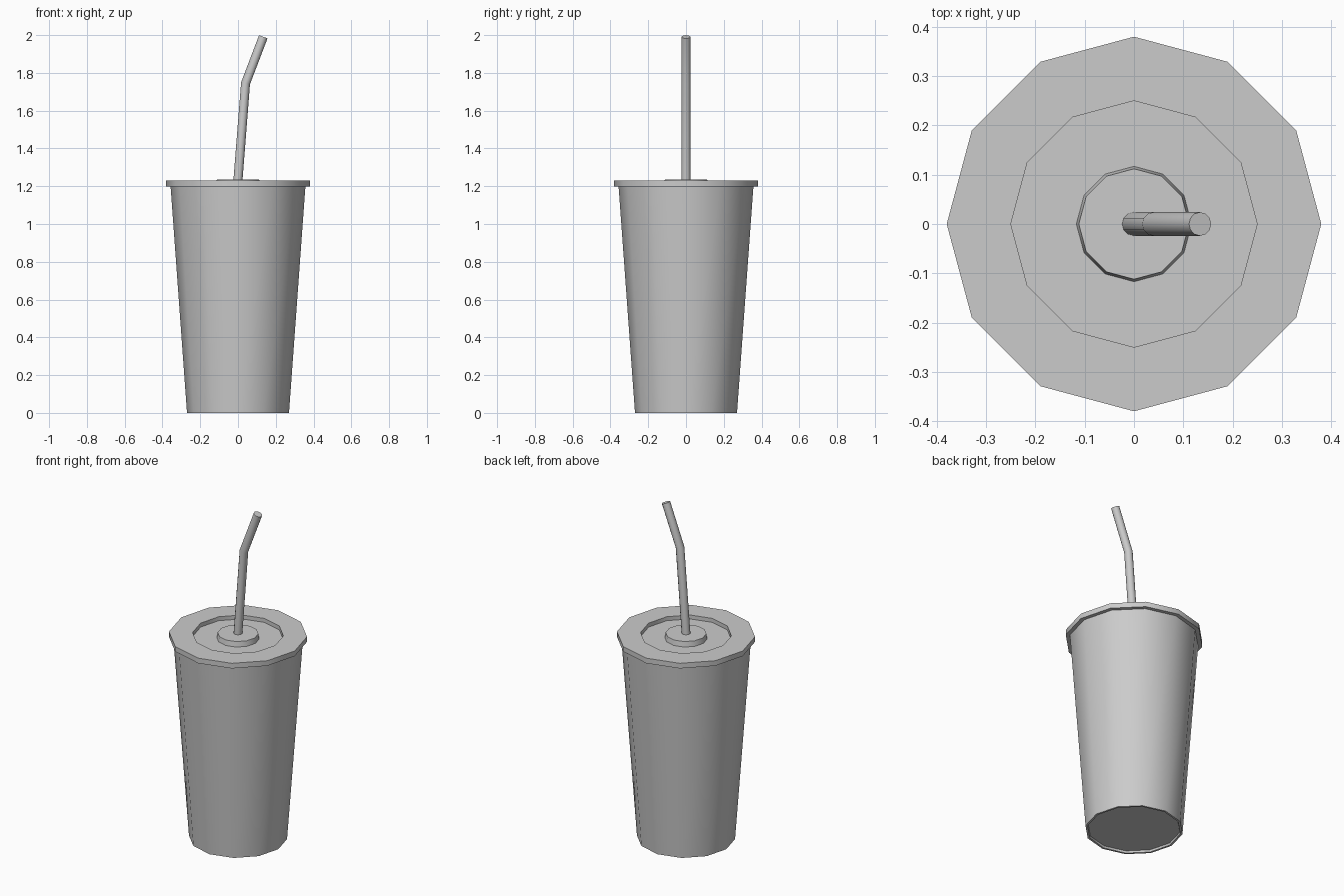
import bpy, bmesh
from math import cos, sin, pi, radians

if "Cube" in bpy.data.objects:
    bpy.data.objects.remove(bpy.data.objects["Cube"])

SIDES = 12


def smooth(obj, angle=35):
    bpy.ops.object.select_all(action='DESELECT')
    obj.select_set(True)
    bpy.context.view_layer.objects.active = obj
    bpy.ops.object.shade_smooth_by_angle(angle=radians(angle))


def lathe(name, profile):
    """Revolve (radius, z) points around z and cap both ends."""
    bm = bmesh.new()
    rings = [[bm.verts.new((r * cos(2 * pi * i / SIDES), r * sin(2 * pi * i / SIDES), z))
              for i in range(SIDES)] for r, z in profile]
    for a, b in zip(rings, rings[1:]):
        for i in range(SIDES):
            j = (i + 1) % SIDES
            bm.faces.new((a[i], a[j], b[j], b[i]))
    bm.faces.new(rings[0][::-1])
    bm.faces.new(rings[-1])
    bmesh.ops.recalc_face_normals(bm, faces=bm.faces)
    mesh = bpy.data.meshes.new(name)
    bm.to_mesh(mesh)
    bm.free()
    obj = bpy.data.objects.new(name, mesh)
    bpy.context.collection.objects.link(obj)
    smooth(obj)
    return obj


# Tapered cup with a slightly recessed base
lathe("cup", [(0.255, 0.012), (0.258, 0.0), (0.27, 0.0), (0.357, 1.2)])

# Lid with overhanging rim, sunken panel and raised centre button
lathe("lid", [(0.35, 1.198), (0.38, 1.198), (0.38, 1.229), (0.25, 1.229),
              (0.25, 1.205), (0.117, 1.205), (0.112, 1.236)])

# Bent straw
curve = bpy.data.curves.new("straw", 'CURVE')
curve.dimensions = '3D'
curve.bevel_depth = 0.024
curve.bevel_resolution = 4
curve.use_fill_caps = True
path = [(-0.002, 1.21), (0.04, 1.745), (0.134, 1.991)]
spline = curve.splines.new('POLY')
spline.points.add(len(path) - 1)
for point, (x, z) in zip(spline.points, path):
    point.co = (x, 0, z, 1)
straw = bpy.data.objects.new("straw", curve)
bpy.context.collection.objects.link(straw)
bpy.ops.object.select_all(action='DESELECT')
straw.select_set(True)
bpy.context.view_layer.objects.active = straw
bpy.ops.object.convert(target='MESH')
straw = bpy.context.view_layer.objects.active
bm = bmesh.new()
bm.from_mesh(straw.data)
bmesh.ops.remove_doubles(bm, verts=bm.verts, dist=0.0005)
bmesh.ops.recalc_face_normals(bm, faces=bm.faces)
bm.to_mesh(straw.data)
bm.free()
smooth(straw)
